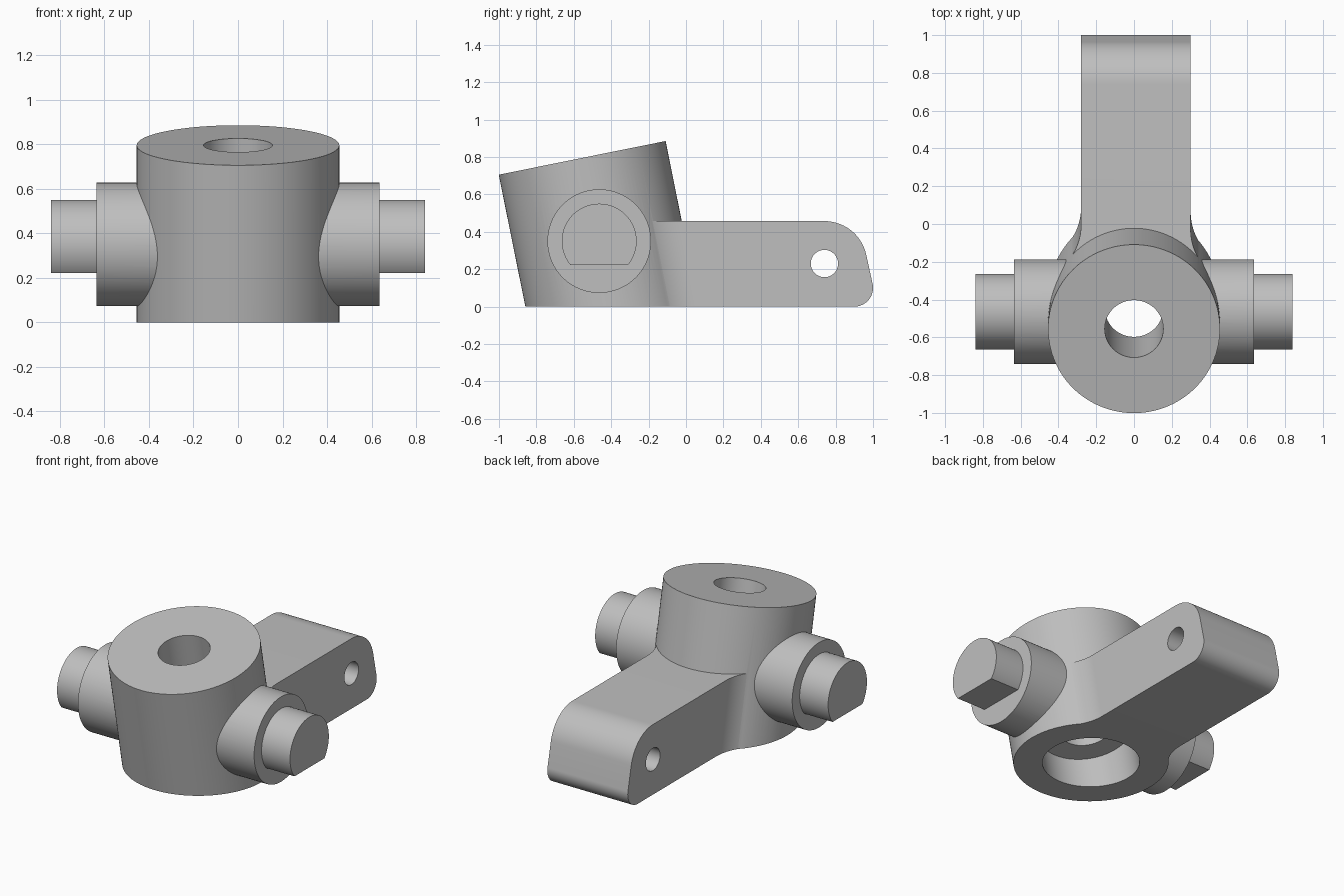
import bpy, bmesh
from math import sin, cos, pi, radians, sqrt, atan2, tan
from mathutils import Matrix, Vector

cube = bpy.data.objects.get("Cube")
if cube:
    bpy.data.objects.remove(cube, do_unlink=True)

grey = bpy.data.materials.new("light grey metal")
grey.use_nodes = True
GREY = (0.52, 0.52, 0.52, 1)
grey.diffuse_color = GREY
grey.node_tree.nodes["Principled BSDF"].inputs["Base Color"].default_value = GREY

TILT = radians(11.4)
AXIS = Vector((0, -sin(TILT), cos(TILT)))
TOP = Vector((0, -0.555, 0.795))          # centre of the barrel's top face
BARREL_R = 0.455


def finish(name, bm):
    bmesh.ops.recalc_face_normals(bm, faces=bm.faces)
    mesh = bpy.data.meshes.new(name)
    bm.to_mesh(mesh)
    bm.free()
    mesh.materials.append(grey)
    obj = bpy.data.objects.new(name, mesh)
    bpy.context.collection.objects.link(obj)
    return obj


def cylinder(name, start, end, radius, segments=96):
    start, end = Vector(start), Vector(end)
    bm = bmesh.new()
    spin = (end - start).to_track_quat('Z', 'Y').to_matrix().to_4x4()
    bmesh.ops.create_cone(bm, cap_ends=True, segments=segments, radius1=radius,
                          radius2=radius, depth=(end - start).length,
                          matrix=Matrix.Translation((start + end) / 2) @ spin)
    return finish(name, bm)


def prism(name, points, shift):
    bm = bmesh.new()
    face = bm.faces.new([bm.verts.new(p) for p in points])
    new = bmesh.ops.extrude_face_region(bm, geom=[face])["geom"]
    bmesh.ops.translate(bm, vec=shift, verts=[v for v in new if isinstance(v, bmesh.types.BMVert)])
    return finish(name, bm)


def box(name, low, high):
    x, y, z = low
    return prism(name, [(x, y, z), (high[0], y, z), (high[0], high[1], z), (x, high[1], z)],
                 (0, 0, high[2] - z))


def arc(cx, cy, r, a0, a1, steps=20):
    angles = [a0 + (a1 - a0) * i / steps for i in range(steps + 1)]
    return [(cx + r * cos(a), cy + r * sin(a)) for a in angles]


def combine(target, tool, operation):
    mod = target.modifiers.new(operation, 'BOOLEAN')
    mod.operation = operation
    mod.solver = 'EXACT'
    mod.object = tool
    bpy.context.view_layer.objects.active = target
    bpy.ops.object.modifier_apply(modifier=mod.name)
    bpy.data.objects.remove(tool, do_unlink=True)


# Arm: plan outline with fillets that blend into the tilted barrel
FILLET, BASE_Y = 0.3, -0.395


def fillet_side(x, sign):
    dx = abs(x) + FILLET
    dy = sqrt((BARREL_R + FILLET) ** 2 - dx ** 2)
    curve = arc(dx, BASE_Y + dy, FILLET, pi, pi + atan2(dy, dx))
    return [(sign * px, py) for px, py in curve]


left, right = fillet_side(0.30, 1), fillet_side(0.28, -1)
outline = ([(0.30, 1.3)] + left + [(0.2, BASE_Y), (-0.2, BASE_Y)]
           + right[::-1] + [(-0.28, 1.3)])
low, high = -0.2, 0.7
slope = tan(TILT)
arm = prism("arm", [(x, y - slope * low, low) for x, y in outline],
            (0, -slope * (high - low), high - low))

# Arm side profile: large round on top, slanted end, small round below
side = ([(-0.6, -0.06), (-0.6, 0.457)]
        + arc(0.74, 0.228, 0.229, pi / 2, TILT)
        + arc(0.9, 0.1, 0.1, TILT, -pi / 2) + [(0.9, -0.06)])
combine(arm, prism("arm_profile", [(-0.7, y, z) for y, z in side], (1.4, 0, 0)), 'INTERSECT')

# Barrel and cross trunnions
body = cylinder("pivot_body", TOP - AXIS * 1.1, TOP, BARREL_R, 128)
combine(body, arm, 'UNION')
PIN_Y, PIN_Z = -0.464, 0.35
combine(body, cylinder("trunnion", (-0.635, PIN_Y, PIN_Z), (0.635, PIN_Y, PIN_Z), 0.277), 'UNION')
pin = cylinder("flatted_pin", (-0.84, PIN_Y, PIN_Z), (0.84, PIN_Y, PIN_Z), 0.2)
combine(pin, box("pin_flat", (-1, -1, 0), (1, 0, 0.222)), 'DIFFERENCE')
combine(body, pin, 'UNION')

# Bore, counterbore, arm hole and flat underside
combine(body, cylinder("bore", TOP - AXIS * 1.2, TOP + AXIS * 0.1, 0.155), 'DIFFERENCE')
combine(body, cylinder("counterbore", TOP - AXIS * 1.2, TOP - AXIS * 0.555, 0.285), 'DIFFERENCE')
combine(body, cylinder("arm_hole", (-0.5, 0.74, 0.23), (0.5, 0.74, 0.23), 0.073, 64), 'DIFFERENCE')
combine(body, box("underside_cut", (-1.5, -1.5, -1), (1.5, 1.5, 0)), 'DIFFERENCE')

bpy.ops.object.select_all(action='DESELECT')
body.select_set(True)
bpy.context.view_layer.objects.active = body
bpy.ops.object.shade_smooth_by_angle(angle=radians(25))
